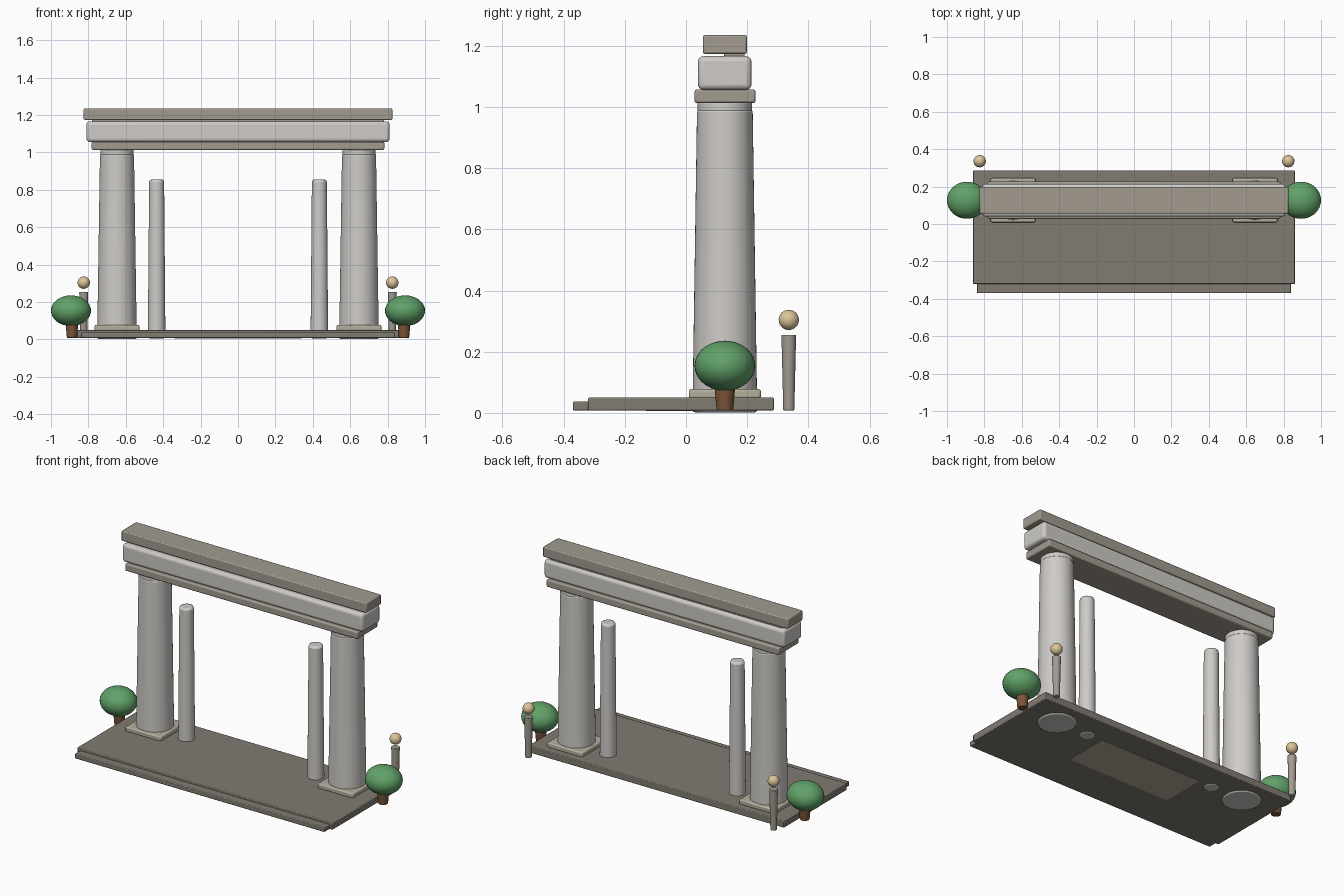
import bpy, math

if "Cube" in bpy.data.objects:
    bpy.data.objects.remove(bpy.data.objects["Cube"])


def material(name, rgb):
    m = bpy.data.materials.new(name)
    m.diffuse_color = (*rgb, 1)
    m.use_nodes = True
    m.node_tree.nodes["Principled BSDF"].inputs["Base Color"].default_value = m.diffuse_color
    return m


PALE = material("pale_stone", (0.62, 0.60, 0.57))
TAUPE = material("taupe_stone", (0.36, 0.33, 0.28))
DARK = material("dark_stone", (0.22, 0.20, 0.17))
SAND = material("sand_stone", (0.46, 0.42, 0.34))
LEAF = material("leaf", (0.12, 0.36, 0.14))
BARK = material("bark", (0.20, 0.09, 0.04))
GLOBE = material("lamp_globe", (0.72, 0.56, 0.32))


def finish(name, mat, bevel=0.0, segments=2):
    ob = bpy.context.object
    ob.name = name
    ob.data.materials.append(mat)
    bpy.ops.object.shade_smooth_by_angle(angle=math.radians(35))
    if bevel:
        b = ob.modifiers.new("bevel", "BEVEL")
        b.width, b.segments = bevel, segments
        b.limit_method = "ANGLE"
        b.angle_limit = math.radians(40)
    return ob


def box(name, x, y, z, mat, bevel=0.004, segments=2):
    bpy.ops.mesh.primitive_cube_add(
        size=1, location=[(a + b) / 2 for a, b in (x, y, z)])
    bpy.context.object.scale = [b - a for a, b in (x, y, z)]
    bpy.ops.object.transform_apply(location=False, rotation=False, scale=True)
    return finish(name, mat, bevel, segments)


def shaft(name, x, y, z, r_low, r_high, mat, bevel=0.004, sides=40):
    bpy.ops.mesh.primitive_cone_add(
        vertices=sides, radius1=r_low, radius2=r_high, depth=z[1] - z[0],
        location=(x, y, (z[0] + z[1]) / 2))
    return finish(name, mat, bevel)


def ball(name, loc, radii, mat):
    bpy.ops.mesh.primitive_uv_sphere_add(
        segments=32, ring_count=18, radius=1, location=loc)
    bpy.context.object.scale = radii
    bpy.ops.object.transform_apply(location=False, rotation=False, scale=True)
    return finish(name, mat)


YC = 0.127  # depth of the colonnade centre line

# Platform, front step and the inlay under it
box("platform", (-0.86, 0.86), (-0.32, 0.287), (0.008, 0.05), DARK)
box("front_step", (-0.84, 0.84), (-0.37, -0.30), (0.008, 0.037), DARK)
box("underside_inlay", (-0.34, 0.34), (-0.13, 0.14), (0.006, 0.02), SAND, 0)

# Stacked lintel
box("architrave", (-0.782, 0.782), (0.028, 0.227), (1.013, 1.057), TAUPE, 0.007)
box("frieze", (-0.81, 0.81), (0.039, 0.214), (1.056, 1.166), PALE, 0.018, 4)
box("cornice_joint", (-0.78, 0.78), (0.125, 0.192), (1.16, 1.18), TAUPE, 0)
box("cornice", (-0.825, 0.825), (0.055, 0.199), (1.174, 1.235), TAUPE, 0.006)

for side, s in (("left", -1), ("right", 1)):
    # Main column with plinth and neck ring
    x = s * 0.647
    box(side + "_plinth", (x - 0.12, x + 0.12), (YC - 0.118, YC + 0.118),
        (0.045, 0.078), SAND, 0.008)
    shaft(side + "_column", x, YC, (0.002, 0.992), 0.106, 0.091, PALE, 0.008, 48)
    shaft(side + "_neck_ring", x, YC, (0.98, 1.018), 0.089, 0.089, PALE, 0.006, 48)
    # Slim inner pillar
    shaft(side + "_inner_pillar", s * 0.435, YC, (0.005, 0.855),
          0.047, 0.040, PALE, 0.012)
    # Clipped tree
    shaft(side + "_tree_trunk", s * 0.888, YC, (0.008, 0.10),
          0.027, 0.035, BARK, 0.003, 24)
    ball(side + "_tree_crown", (s * 0.893, YC, 0.154),
         (0.107, 0.099, 0.082), LEAF)
    # Lamp post and floating globe
    shaft(side + "_lamp_post", s * 0.825, 0.336, (0.008, 0.255),
          0.018, 0.024, TAUPE, 0.003, 24)
    ball(side + "_lamp_globe", (s * 0.825, 0.336, 0.304), (0.033,) * 3, GLOBE)
